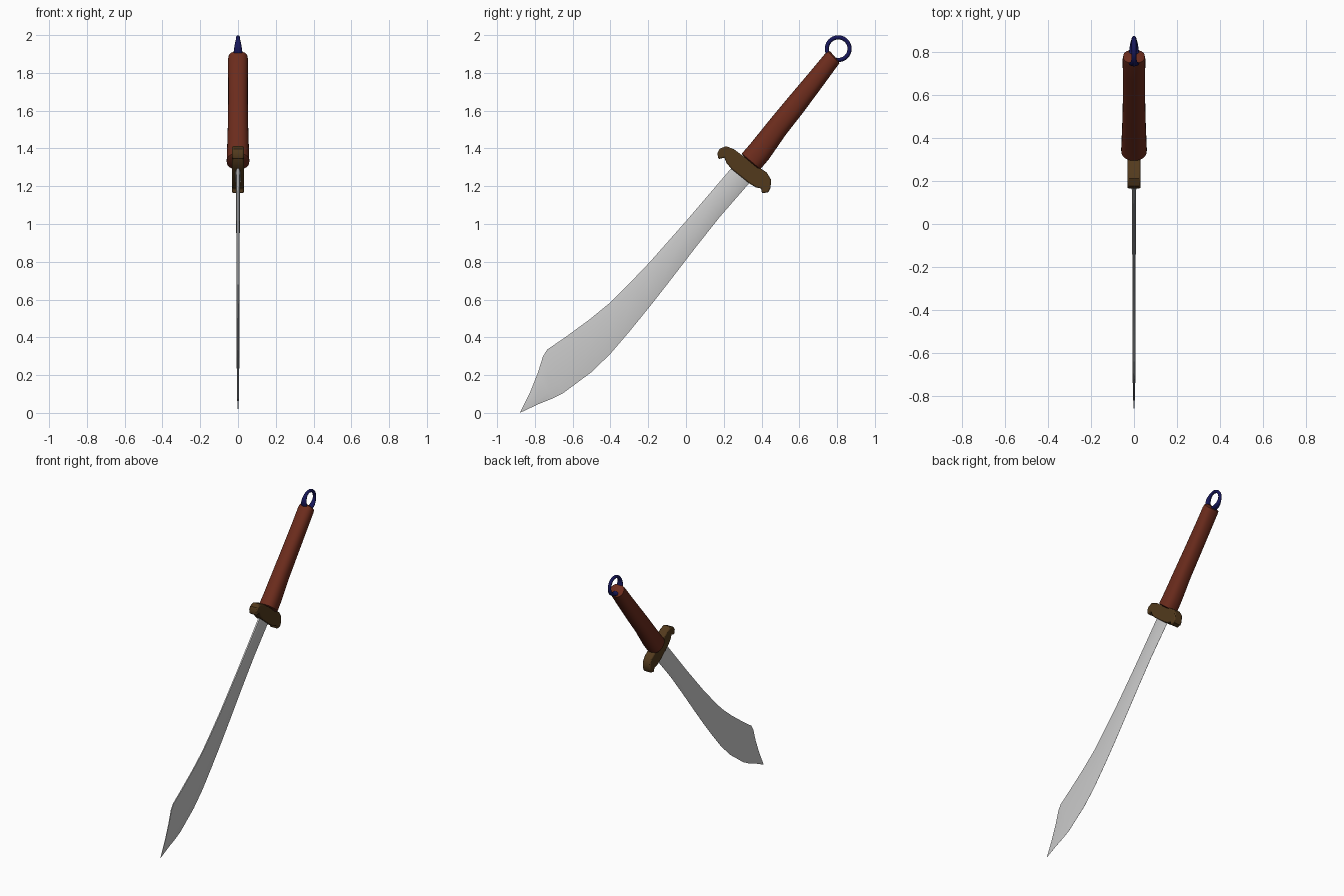
import bpy, bmesh, math
from mathutils import Vector

if "Cube" in bpy.data.objects:
    bpy.data.objects.remove(bpy.data.objects["Cube"])


def material(name, rgb):
    m = bpy.data.materials.new(name)
    m.diffuse_color = (*rgb, 1)
    m.use_nodes = True
    m.node_tree.nodes["Principled BSDF"].inputs["Base Color"].default_value = m.diffuse_color
    return m


def finish(name, bm, mat=None, angle=35):
    bmesh.ops.recalc_face_normals(bm, faces=bm.faces)
    me = bpy.data.meshes.new(name)
    bm.to_mesh(me)
    bm.free()
    ob = bpy.data.objects.new(name, me)
    bpy.context.collection.objects.link(ob)
    if mat:
        me.materials.append(mat)
    bpy.ops.object.select_all(action='DESELECT')
    ob.select_set(True)
    bpy.context.view_layer.objects.active = ob
    bpy.ops.object.shade_smooth_by_angle(angle=math.radians(angle))
    return ob


def loft(bm, rings, cap_end=True):
    loops = [[bm.verts.new(p) for p in r] for r in rings]
    n = len(loops[0])
    for a, b in zip(loops, loops[1:]):
        for i in range(n):
            j = (i + 1) % n
            bm.faces.new((a[i], a[j], b[j], b[i]))
    bm.faces.new(loops[0])
    if cap_end:
        bm.faces.new(loops[-1])
    return loops


red = material("grip_red", (0.15, 0.025, 0.012))
brown = material("guard_brown", (0.085, 0.042, 0.012))
blue = material("ring_blue", (0.008, 0.008, 0.10))

# Blade: spine point, cutting edge point, half thickness
stations = [
    ((0.29, 1.355), (0.38, 1.27), 0.012),
    ((0.235, 1.29), (0.325, 1.205), 0.012),
    ((0.12, 1.155), (0.177, 1.035), 0.010),
    ((0.00, 1.015), (0.05, 0.875), 0.009),
    ((-0.19, 0.80), (-0.10, 0.68), 0.008),
    ((-0.30, 0.685), (-0.19, 0.565), 0.008),
    ((-0.40, 0.585), (-0.30, 0.43), 0.007),
    ((-0.51, 0.495), (-0.40, 0.313), 0.007),
    ((-0.64, 0.40), (-0.50, 0.216), 0.007),
    ((-0.735, 0.335), (-0.60, 0.142), 0.006),
    ((-0.757, 0.30), (-0.65, 0.105), 0.006),
    ((-0.785, 0.21), (-0.705, 0.077), 0.005),
    ((-0.825, 0.11), (-0.78, 0.047), 0.004),
]
bm = bmesh.new()
rings = []
for s, e, t in stations:
    s, e = Vector((0, *s)), Vector((0, *e))
    section = [(0, .5), (.2, 1), (.75, 1), (1, .05), (1, -.05),
               (.75, -1), (.2, -1), (0, -.5)]
    rings.append([s.lerp(e, f) + Vector((w * t, 0, 0)) for f, w in section])
last = loft(bm, rings, cap_end=False)[-1]
tip = bm.verts.new((0, -0.88, 0))
for i in range(8):
    bm.faces.new((last[i], last[(i + 1) % 8], tip))
finish("blade", bm, angle=20)

# Grip: two outline points and half width across x
grip = [
    ((0.300, 1.362), (0.383, 1.292), 0.052),
    ((0.296, 1.373), (0.394, 1.290), 0.060),
    ((0.345, 1.430), (0.440, 1.345), 0.058),
    ((0.450, 1.560), (0.530, 1.475), 0.054),
    ((0.550, 1.680), (0.620, 1.590), 0.052),
    ((0.660, 1.810), (0.720, 1.725), 0.052),
    ((0.735, 1.900), (0.800, 1.835), 0.053),
    ((0.750, 1.914), (0.812, 1.851), 0.050),
    ((0.765, 1.912), (0.808, 1.862), 0.036),
]
bm = bmesh.new()
rings = []
for a, b, rx in grip:
    a, b = Vector((0, *a)), Vector((0, *b))
    mid, half = (a + b) / 2, (b - a) / 2
    ring = []
    for i in range(28):
        c, s = math.cos(math.tau * i / 28), math.sin(math.tau * i / 28)
        c, s = (math.copysign(abs(v) ** 0.85, v) for v in (c, s))
        ring.append(mid + half * c + Vector((rx * s, 0, 0)))
    rings.append(ring)
loft(bm, rings)
finish("grip", bm, red, 50)

# Guard: hooked profile extruded across x, softly bevelled
profile = [(0.166, 1.375), (0.178, 1.398), (0.212, 1.412), (0.255, 1.395),
           (0.345, 1.327), (0.428, 1.272), (0.450, 1.235), (0.448, 1.19),
           (0.435, 1.168), (0.402, 1.162), (0.398, 1.188), (0.370, 1.194),
           (0.335, 1.215), (0.242, 1.290), (0.215, 1.322), (0.203, 1.352),
           (0.172, 1.343)]
bm = bmesh.new()
loft(bm, [[(x, y, z) for y, z in profile] for x in (-0.031, 0.031)])
guard = finish("guard", bm, brown, 40)
bev = guard.modifiers.new("soft_edges", 'BEVEL')
bev.width = 0.007
bev.segments = 2
bev.limit_method = 'ANGLE'
bev.angle_limit = math.radians(50)

# Pommel ring: torus that widens towards the grip
centre = Vector((0, 0.806, 1.928))
axis = Vector((0, 0.6, 0.8))
bm = bmesh.new()
N, M, R, r = 40, 12, 0.060, 0.011
loops = []
for i in range(N):
    a = math.tau * i / N
    d = Vector((0, math.cos(a), math.sin(a)))
    wide = 0.011 + 0.014 * max(0, -d.dot(axis) * 0.75 + 0.25)
    loops.append([bm.verts.new(centre + d * (R + r * math.cos(math.tau * j / M))
                  + Vector((wide * math.sin(math.tau * j / M), 0, 0)))
                  for j in range(M)])
for i in range(N):
    p, q = loops[i], loops[(i + 1) % N]
    for j in range(M):
        k = (j + 1) % M
        bm.faces.new((p[j], p[k], q[k], q[j]))
finish("pommel_ring", bm, blue, 60)
